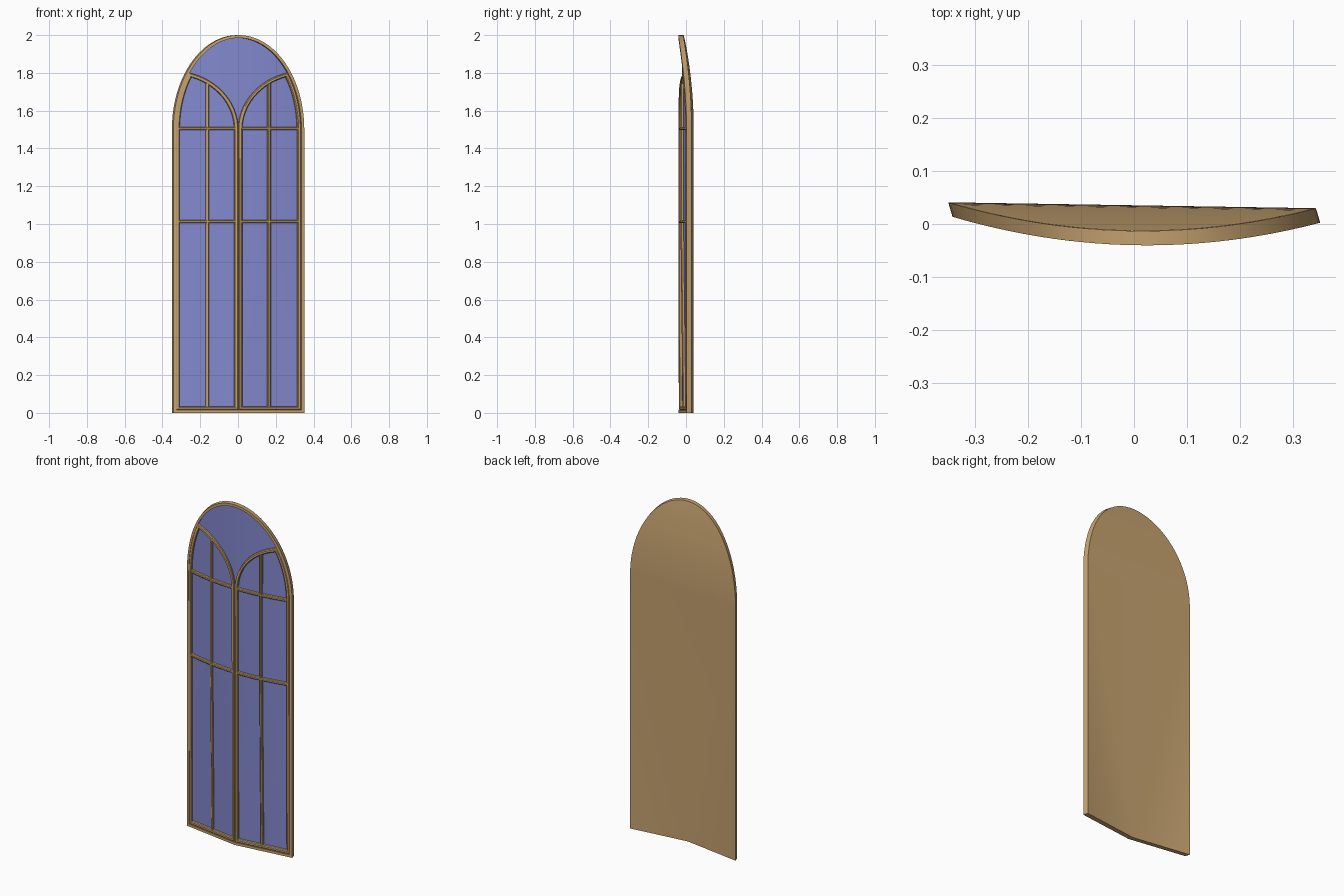
import bpy, bmesh
from math import sin, cos, radians
from mathutils import Vector

if "Cube" in bpy.data.objects:
    bpy.data.objects.remove(bpy.data.objects["Cube"])

HALF, SPRING, RISE, DEPTH = 0.3465, 1.5, 0.5, 0.027


def material(name, rgb):
    m = bpy.data.materials.new(name)
    m.use_nodes = True
    m.diffuse_color = (*rgb, 1)
    m.node_tree.nodes["Principled BSDF"].inputs["Base Color"].default_value = (*rgb, 1)
    return m


wood = material("tan wood", (0.56, 0.36, 0.16))
blue = material("blue glass", (0.23, 0.25, 0.62))


def bend(x, z, d):
    """Bow the flat window forward; the bow turns into a V at the foot."""
    curve = 0.4 * x * x
    vee = 0.4 * HALF * abs(x)
    bow = curve + (vee - curve) * max(0, 1 - z)
    return Vector((x + 0.0045 - 0.3 * d, bow - 0.016 * x - 0.04 + d, z))


def finish(name, bm, mat):
    me = bpy.data.meshes.new(name)
    bm.to_mesh(me)
    bm.free()
    me.materials.append(mat)
    ob = bpy.data.objects.new(name, me)
    bpy.context.collection.objects.link(ob)
    bpy.ops.object.select_all(action='DESELECT')
    ob.select_set(True)
    bpy.context.view_layer.objects.active = ob
    bpy.ops.object.shade_smooth_by_angle(angle=radians(30))
    return ob


def line(p, q, n):
    return [Vector(p).lerp(Vector(q), i / n) for i in range(n + 1)]


def arc(cx, rx, rz, a0, a1, n):
    angles = [radians(a0 + (a1 - a0) * i / n) for i in range(n + 1)]
    return [Vector((cx + rx * cos(a), SPRING + rz * sin(a))) for a in angles]


def sweep(name, path, profile, closed=False):
    """Run a (side, depth) profile along a mitred path, then bend it."""
    bm = bmesh.new()
    n, rings = len(path), []
    for i, p in enumerate(path):
        before = path[i - 1] if closed or i else None
        after = path[(i + 1) % n] if closed or i < n - 1 else None
        t0 = (p - before).normalized() if before is not None else None
        t1 = (after - p).normalized() if after is not None else t0
        t0 = t0 if t0 is not None else t1
        t = (t0 + t1).normalized()
        side = Vector((-t.y, t.x)) / max(0.4, t.dot(t1))
        ring = []
        for s, d in profile:
            q = p + side * s
            ring.append(bm.verts.new(bend(q.x, q.y, d)))
        rings.append(ring)
    k = len(profile)
    for i in range(n if closed else n - 1):
        a, b = rings[i], rings[(i + 1) % n]
        for j in range(k):
            bm.faces.new((a[j], a[(j + 1) % k], b[(j + 1) % k], b[j]))
    if not closed:
        bm.faces.new(rings[0])
        bm.faces.new(rings[-1])
    bmesh.ops.recalc_face_normals(bm, faces=bm.faces)
    return finish(name, bm, wood)


def moulding(w, front=0.001, back=0.02, c=0.004):
    return [(-w, back), (-w, front + c), (-w / 2, front),
            (w / 2, front), (w, front + c), (w, back)]


def face_towards(bm, sign):
    bm.normal_update()
    for f in bm.faces:
        if f.normal.y * sign < 0:
            f.normal_flip()


# Outer arched rim
r = 0.0075
a = HALF - r
rim = [Vector((-a, r)), Vector((0, r)), Vector((a, r))] + arc(0, a, RISE - r, 0, 180, 40)
sweep("outer_rim", rim, [(-r, DEPTH), (-r, 0), (r, 0), (r, DEPTH)], True)

# Back panel: a foot fan below level strips across the arch
bm = bmesh.new()


def back_vert(x, z):
    return bm.verts.new(bend(x, z, DEPTH + 0.0003))


right = [back_vert(p.x, p.y) for p in arc(0, HALF, RISE, 0, 85.5, 19)]
left = [back_vert(-p.x, p.y) for p in arc(0, HALF, RISE, 0, 85.5, 19)]
foot_l, foot_m, foot_r = [back_vert(x, 0) for x in (-HALF, 0, HALF)]
crown = back_vert(0, SPRING + RISE)
bm.faces.new((foot_l, foot_m, left[0]))
bm.faces.new((foot_m, foot_r, right[0]))
bm.faces.new((foot_m, right[0], left[0]))
for i in range(len(left) - 1):
    bm.faces.new((left[i], right[i], right[i + 1], left[i + 1]))
bm.faces.new((left[-1], right[-1], crown))
face_towards(bm, 1)
finish("back_panel", bm, wood)

# Glass sheet filling the rim
bm = bmesh.new()
gw, cols = HALF - 0.009, 16
rows = [(gw, z) for z in (0.01, 0.25, 0.5, 0.75, 1.0, 1.25)]
rows += [(p.x, p.y) for p in arc(0, gw, RISE - 0.009, 0, 89, 20)]
grid = [[bm.verts.new(bend(w * (2 * j / cols - 1), z, 0.018)) for j in range(cols + 1)]
        for w, z in rows]
for lo, hi in zip(grid, grid[1:]):
    for j in range(cols):
        bm.faces.new((lo[j], lo[j + 1], hi[j + 1], hi[j]))
face_towards(bm, -1)
finish("glass", bm, blue)

# Two mirrored casements with their glazing bars
for s, label in ((1, "left"), (-1, "right")):
    def flip(path):
        return [Vector((p.x * s, p.y)) for p in path]

    inner, outer, foot = 0.0105, 0.3215, 0.025
    outline = [Vector((inner, foot)), Vector((outer, foot))]
    outline += arc(0, outer, 0.475, 0, 37.5, 8)
    outline += arc(0.345, -0.3345, 0.3, 72, 0, 14)
    sweep(label + "_casement_frame", flip(outline), moulding(0.0095), True)

    upright = line((0.163, foot), (0.163, 1.0), 4) + [Vector((0.163, 1.752))]
    sweep(label + "_upright_bar", flip(upright), moulding(0.008, 0.003))

    for z, level in ((1.012, "middle"), (1.505, "upper")):
        cross = line((inner, z), (outer, z), 8)
        sweep(label + "_" + level + "_cross_bar", flip(cross), moulding(0.008, 0.002))
